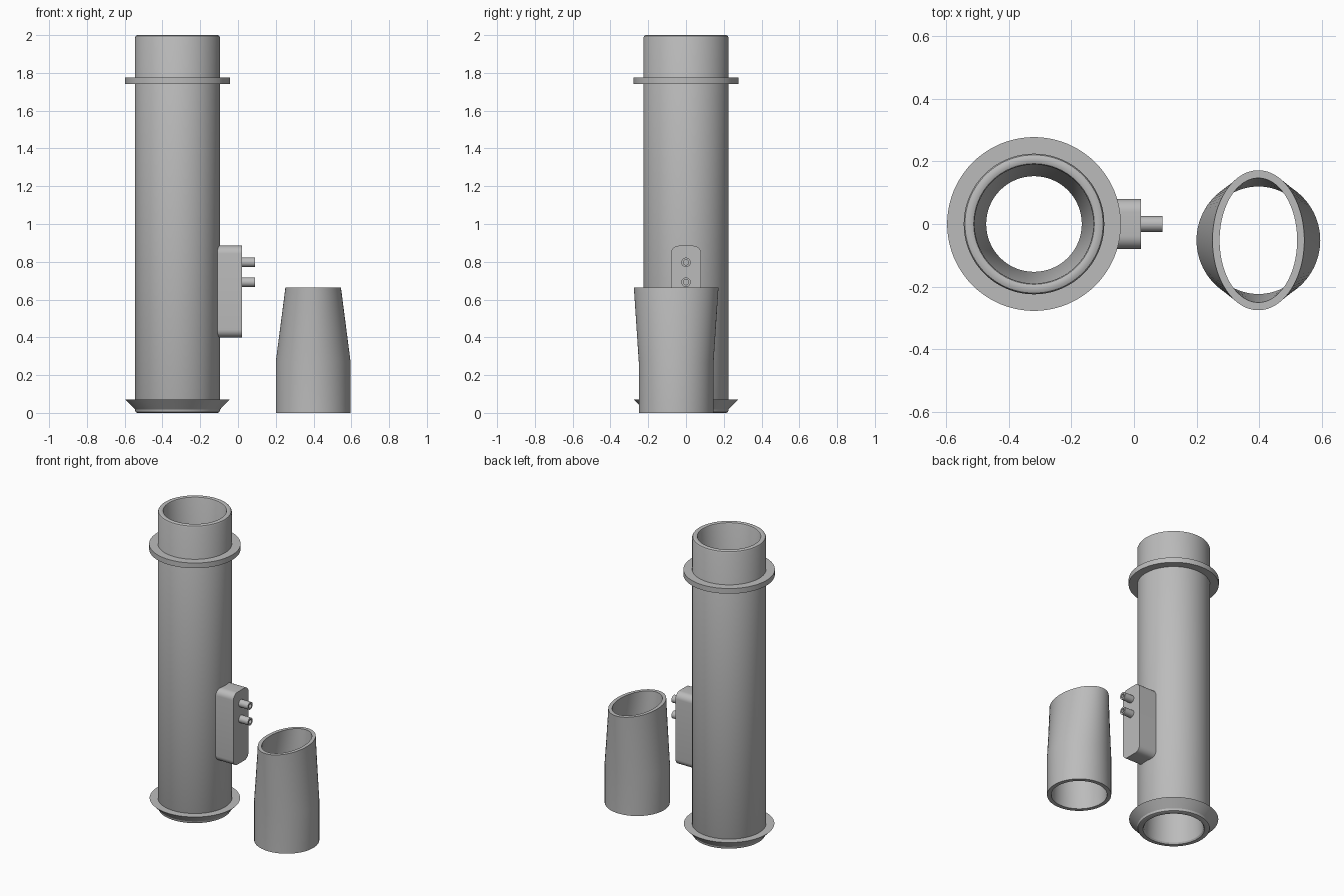
import bpy, bmesh, math
from mathutils import Matrix

cube = bpy.data.objects.get("Cube")
if cube:
    bpy.data.objects.remove(cube, do_unlink=True)

grey = bpy.data.materials.new("plain grey")
grey.use_nodes = True
colour = (0.5, 0.5, 0.5, 1)
grey.diffuse_color = colour
grey.node_tree.nodes["Principled BSDF"].inputs["Base Color"].default_value = colour


def finish(name, bm, location=(0, 0, 0), turn=None):
    bmesh.ops.recalc_face_normals(bm, faces=bm.faces)
    if turn:
        bmesh.ops.transform(bm, matrix=turn, verts=bm.verts)
    mesh = bpy.data.meshes.new(name)
    bm.to_mesh(mesh)
    bm.free()
    mesh.materials.append(grey)
    obj = bpy.data.objects.new(name, mesh)
    obj.location = location
    bpy.context.collection.objects.link(obj)
    bpy.ops.object.select_all(action="DESELECT")
    obj.select_set(True)
    bpy.context.view_layer.objects.active = obj
    bpy.ops.object.shade_smooth_by_angle(angle=math.radians(25))
    return obj


def ring_loft(name, sections, location, sides=96, turn=None):
    """Closed loop of elliptical sections (rx, ry, z) skinned into a hollow part."""
    bm = bmesh.new()
    rings = []
    for rx, ry, z in sections:
        angles = [2 * math.pi * i / sides for i in range(sides)]
        rings.append([bm.verts.new((rx * math.cos(a), ry * math.sin(a), z)) for a in angles])
    for k, ring in enumerate(rings):
        nxt = rings[(k + 1) % len(rings)]
        for i in range(sides):
            j = (i + 1) % sides
            bm.faces.new((ring[i], ring[j], nxt[j], nxt[i]))
    return finish(name, bm, location, turn)


def lathe(name, profile, location, sides=96, turn=None):
    return ring_loft(name, [(r, r, z) for r, z in profile], location, sides, turn)


AXIS = (-0.32, 0, 0)

# Main tube with rounded rims and a narrowing bore
lathe("main_tube", [
    (0.19, 0), (0.212, 0), (0.221, 0.004), (0.225, 0.013),
    (0.225, 1.987), (0.221, 1.996), (0.212, 2), (0.2, 2), (0.193, 1.997),
    (0.19, 1.99), (0.153, 1.0), (0.183, 0.01)], AXIS)

# Flat collar near the top, flared collar at the foot
lathe("upper_collar", [(0.22, 1.74), (0.278, 1.74), (0.278, 1.775), (0.22, 1.775)], AXIS)
lathe("lower_collar", [(0.22, 0.018), (0.225, 0.018), (0.275, 0.07), (0.22, 0.07)], AXIS)

# Side box, rounded along its x-running edges
bm = bmesh.new()
bmesh.ops.create_cube(bm, size=1, matrix=Matrix.Diagonal((0.16, 0.16, 0.486, 1)))
edges = [e for e in bm.edges if abs(e.verts[0].co.x - e.verts[1].co.x) > 0.1]
bmesh.ops.bevel(bm, geom=edges, offset=0.042, segments=8, profile=0.5, affect="EDGES")
finish("side_box", bm, (-0.058, 0, 0.642))

# Two hollow pegs on the box
sideways = Matrix.Rotation(math.pi / 2, 4, "Y")
for name, z in (("upper_peg", 0.797), ("lower_peg", 0.692)):
    lathe(name, [(0.014, 0), (0.025, 0), (0.025, 0.08), (0.014, 0.08)],
          (0.011, 0, z), 32, sideways)

# Separate mouthpiece: round foot lofted to an oval opening
ring_loft("mouthpiece", [
    (0.198, 0.198, 0), (0.198, 0.198, 0.27), (0.147, 0.224, 0.664),
    (0.124, 0.199, 0.664), (0.172, 0.172, 0.27), (0.172, 0.172, 0)], (0.398, -0.052, 0))
